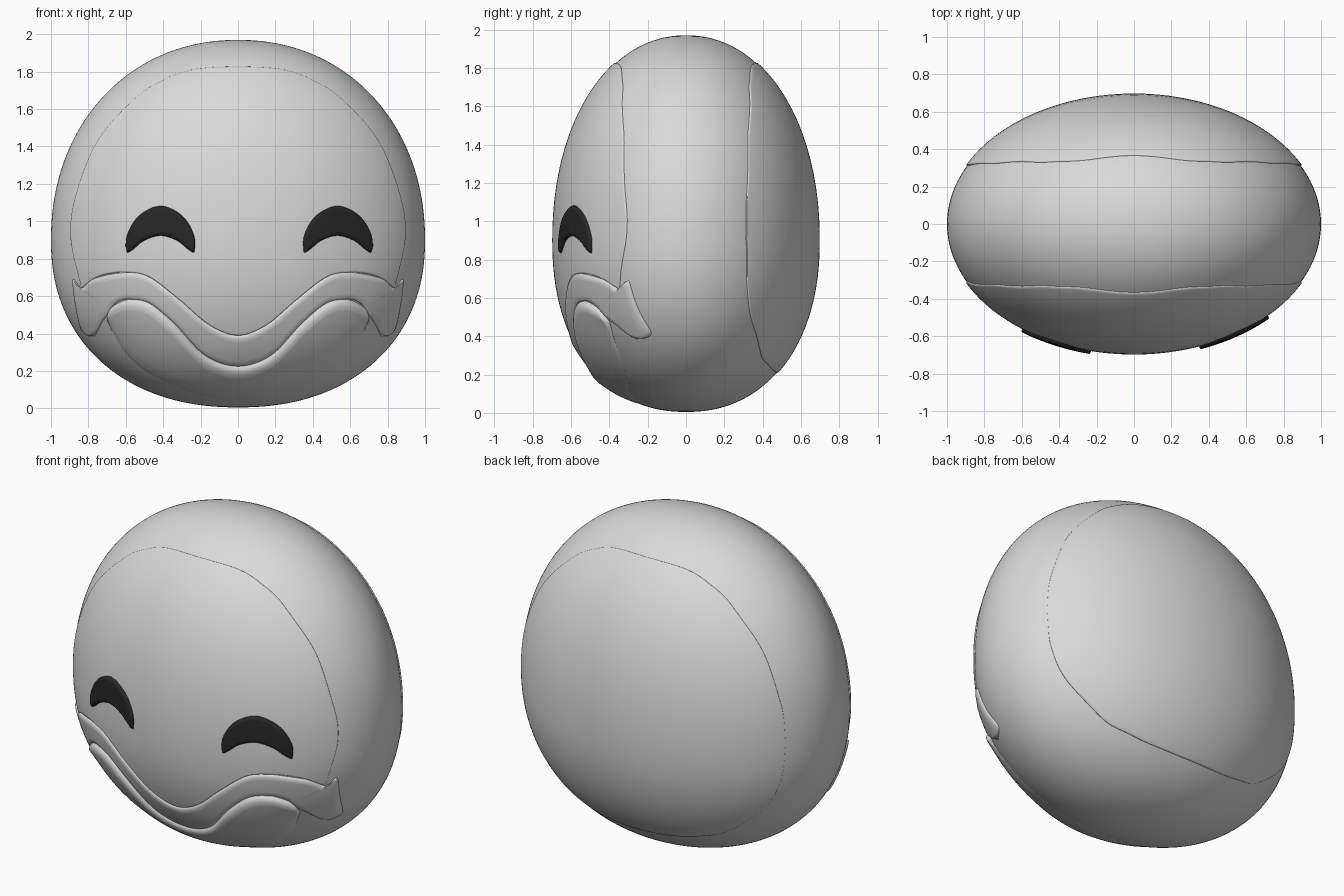
import bpy, bmesh, math
from mathutils import Vector

cube = bpy.data.objects.get("Cube")
if cube:
    bpy.data.objects.remove(cube)

# Egg-shaped body: half width 1, half depth DEPTH, widest at height MID
DEPTH, MID = 0.692, 0.9


def material(name, rgb):
    m = bpy.data.materials.new(name)
    m.use_nodes = True
    col = (*rgb, 1)
    m.diffuse_color = col
    bsdf = next(n for n in m.node_tree.nodes if n.type == "BSDF_PRINCIPLED")
    bsdf.inputs["Base Color"].default_value = col
    return m


GREY = material("light grey", (0.7, 0.7, 0.7))
BLACK = material("eye black", (0.02, 0.02, 0.02))


def egg_half(z):
    """Semi-height and roundness of the upper or lower half."""
    return (1.07, 2.1) if z > MID else (0.895, 2.2)


def on_egg(x, z, side, lift):
    """Project a point onto the egg front (-1) or back (+1), raised by lift."""
    h, n = egg_half(z)
    t = min(abs(z - MID) / h, 1)
    radius = (1 - t ** n) ** (1 / n)
    y = side * DEPTH * math.sqrt(max(radius * radius - x * x, 0))
    normal = Vector((x, y / DEPTH ** 2, (z - MID) / h ** 2)).normalized()
    return Vector((x, y, z)) + normal * lift


def finish(name, bm, mat):
    bmesh.ops.remove_doubles(bm, verts=bm.verts, dist=0.0002)
    bmesh.ops.recalc_face_normals(bm, faces=bm.faces)
    mesh = bpy.data.meshes.new(name)
    bm.to_mesh(mesh)
    bm.free()
    mesh.materials.append(mat)
    ob = bpy.data.objects.new(name, mesh)
    bpy.context.collection.objects.link(ob)
    bpy.ops.object.select_all(action="DESELECT")
    ob.select_set(True)
    bpy.context.view_layer.objects.active = ob
    bpy.ops.object.shade_smooth_by_angle(angle=math.radians(45))
    return ob


def smooth_path(pts, steps):
    """Catmull-Rom path through the stations."""
    out = []
    for i in range(len(pts) - 1):
        a, b, c, d = (pts[max(0, min(len(pts) - 1, i + k))] for k in (-1, 0, 1, 2))
        for s in range(steps):
            t = s / steps
            out.append(0.5 * (2 * b + (c - a) * t + (2 * a - 5 * b + 4 * c - d) * t ** 2
                              + (3 * b - a - 3 * c + d) * t ** 3))
    return out + [pts[-1]]


def panel(name, half, mat, lift, low_lift=None, rim=0.01, side=-1, shift=0):
    """Raised patch on the egg. Each station pairs an upper and a lower
    outline point (x, z, x, z); stations run from one end to the middle."""
    low_lift = lift if low_lift is None else low_lift
    half = [Vector(p) for p in half]
    flip = [Vector((-p[0], p[1], -p[2], p[3])) for p in reversed(half[:-1])]
    bm = bmesh.new()
    rows = []
    for p in smooth_path(half + flip, 10):
        up, low = Vector(p[:2]), Vector(p[2:])
        width = max((up - low).length, 1e-6)
        edge = min(rim / width, 0.3)
        ramp = [edge * f for f in (0, 0.06, 0.25, 0.55, 1)]
        inner = [edge + (1 - 2 * edge) * (1 - math.cos(math.pi * i / 32)) / 2
                 for i in range(1, 32)]
        across = [0] + ramp + inner + [1 - f for f in reversed(ramp)] + [1]
        row = []
        for k, v in enumerate(across):
            q = up.lerp(low, v)
            s = min(min(v, 1 - v) / edge, 1)
            height = lift + (low_lift - lift) * v
            height *= math.sqrt(1 - (1 - s) ** 2) * min(1, width / (2 * rim))
            if k in (0, len(across) - 1):
                height = -0.01    # tuck the rim under the shell
            row.append(bm.verts.new(on_egg(q.x + shift, q.y, side, height)))
        rows.append(row)
    for r, s in zip(rows, rows[1:]):
        for i in range(len(r) - 1):
            bm.faces.new((r[i], r[i + 1], s[i + 1], s[i]))
    return finish(name, bm, mat)


# Body shell
bm = bmesh.new()
bmesh.ops.create_uvsphere(bm, u_segments=128, v_segments=80, radius=1)
for v in bm.verts:
    a, b, c = v.co
    h, n = egg_half(MID + c)
    r = math.hypot(a, b)
    k = r ** (2 / n - 1) if r > 1e-5 else 0
    v.co = (a * k, b * k * DEPTH, MID + math.copysign(h * abs(c) ** (2 / n), c))
finish("body_shell", bm, GREY)

# Face panel, with a wavy lower edge
panel("face_panel", [
    (-.834, .642, -.834, .642), (-.893, .91, -.765, .695), (-.866, 1.14, -.69, .72),
    (-.749, 1.433, -.59, .727), (-.55, 1.658, -.47, .70), (-.39, 1.76, -.31, .578),
    (-.23, 1.813, -.15, .444), (0, 1.826, 0, .39)], GREY, 0.006)

# Back panel
panel("back_panel", [
    (-.893, .91, -.893, .91), (-.866, 1.14, -.868, .69), (-.749, 1.433, -.77, .49),
    (-.55, 1.658, -.56, .31), (-.39, 1.76, -.39, .25), (-.23, 1.813, -.22, .22),
    (0, 1.826, 0, .21)], GREY, 0.006, side=1)

# Upper lip band, wrapping round to the cheeks
panel("upper_lip_band", [
    (-.765, .385, -.765, .385), (-.84, .43, -.727, .46), (-.882, .68, -.695, .50),
    (-.834, .645, -.665, .55), (-.765, .695, -.63, .575), (-.59, .727, -.577, .583),
    (-.47, .70, -.47, .56), (-.31, .578, -.337, .45), (-.15, .444, -.176, .283),
    (0, .39, 0, .225)], GREY, 0.016, 0.01, rim=0.03)

# Lower lip and chin, full at the top and flush at the bottom
panel("lower_lip_chin", [
    (-.70, .47, -.70, .47), (-.674, .54, -.66, .39), (-.577, .583, -.604, .30),
    (-.47, .56, -.50, .205), (-.337, .45, -.37, .135), (-.176, .283, -.19, .07),
    (0, .225, 0, .05)], GREY, 0.032, 0.004, rim=0.05)

# Smiling eyes
for name, x in (("right_eye", -.412), ("left_eye", .53)):
    panel(name, [
        (-.18, .828, -.18, .828), (-.178, .925, -.145, .85), (-.115, 1.03, -.085, .897),
        (0, 1.082, 0, .922)], BLACK, 0.022, rim=0.02, shift=x)
